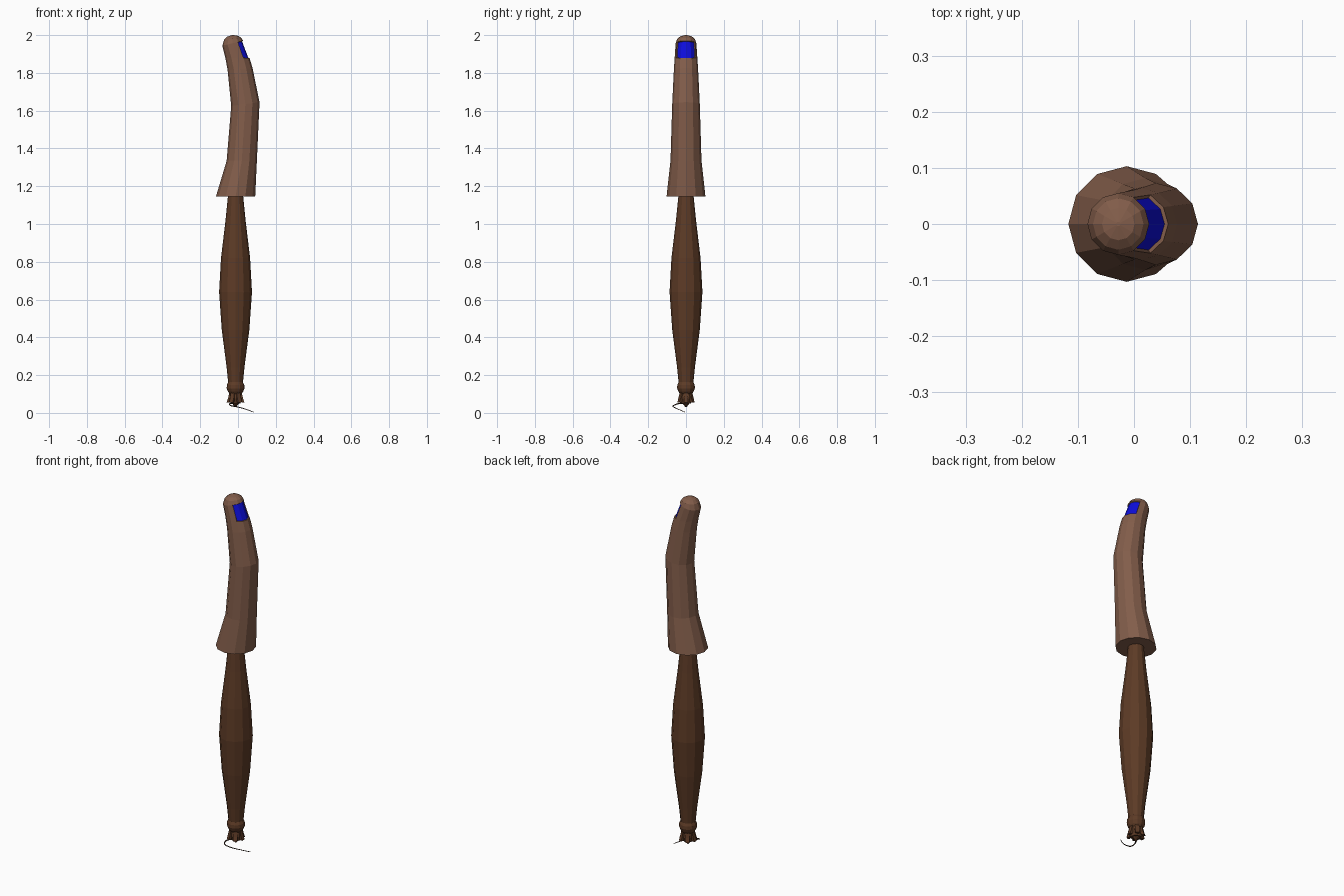
import bpy, bmesh, math
from mathutils import Vector

if "Cube" in bpy.data.objects:
    bpy.data.objects.remove(bpy.data.objects["Cube"])

SIDES = 12
AXIS_X = -0.013


def material(name, color):
    m = bpy.data.materials.new(name)
    m.diffuse_color = (*color, 1)
    m.use_nodes = True
    m.node_tree.nodes["Principled BSDF"].inputs["Base Color"].default_value = m.diffuse_color
    return m


SKIN = material("light brown", (0.225, 0.110, 0.069))
WOOD = material("dark brown", (0.108, 0.043, 0.019))
BLUE = material("blue", (0.004, 0.004, 0.70))
CORD = material("very dark brown", (0.035, 0.015, 0.008))


def finish(name, bm, mats):
    mesh = bpy.data.meshes.new(name)
    bm.to_mesh(mesh)
    bm.free()
    for m in mats:
        mesh.materials.append(m)
    ob = bpy.data.objects.new(name, mesh)
    bpy.context.collection.objects.link(ob)
    return ob


def loft(bm, rings, sides=SIDES):
    """Rings are (centre x, x radius, y radius, z, tilt); returns rows of faces."""
    loops = []
    for cx, rx, ry, z, tilt in rings:
        loops.append([bm.verts.new((cx + rx * math.cos(a), ry * math.sin(a), z + tilt * math.cos(a)))
                      for a in (2 * math.pi * i / sides for i in range(sides))])
    rows = []
    for lo, hi in zip(loops, loops[1:]):
        rows.append([bm.faces.new((lo[i], lo[(i + 1) % sides], hi[(i + 1) % sides], hi[i]))
                     for i in range(sides)])
    bm.faces.new(loops[0][::-1])
    bm.faces.new(loops[-1])
    return rows


# Bent upper part with a flared base and a domed tip
bm = bmesh.new()
rows = loft(bm, [
    (-0.013, 0.104, 0.103, 1.145, 0),
    (0.020, 0.080, 0.082, 1.335, 0),
    (0.039, 0.075, 0.073, 1.635, 0.01),
    (0.011, 0.066, 0.064, 1.820, 0.005),
    (-0.003, 0.064, 0.060, 1.880, 0),
    (-0.028, 0.055, 0.055, 1.957, 0.013),
    (-0.028, 0.045, 0.046, 1.981, 0.005),
    (-0.028, 0.029, 0.029, 1.994, 0.002),
    (-0.028, 0.004, 0.004, 2.000, 0),
])
bm.normal_update()
# Blue nail set into the right side near the tip
nail = [rows[4][i] for i in (0, 1, SIDES - 2, SIDES - 1)]
bmesh.ops.inset_region(bm, faces=nail, thickness=0.002, depth=-0.006, use_even_offset=True)
for f in nail:
    f.material_index = 1
finish("bent_finger", bm, [SKIN, BLUE])

# Turned handle, swollen in the middle
bm = bmesh.new()
loft(bm, [(AXIS_X, r, r, z, 0) for r, z in (
    (0.038, 0.150), (0.047, 0.240), (0.073, 0.440), (0.087, 0.640),
    (0.077, 0.820), (0.053, 1.020), (0.039, 1.160))])
finish("handle", bm, [WOOD])

# Rounded collar and neck under the handle
bm = bmesh.new()
loft(bm, [(AXIS_X, r, r, z, 0) for r, z in (
    (0.026, 0.050), (0.034, 0.075), (0.031, 0.100), (0.040, 0.112),
    (0.047, 0.130), (0.046, 0.148), (0.038, 0.165))])
finish("collar", bm, [WOOD])

# Small flared lobes around the end
bm = bmesh.new()
for k in range(6):
    a = math.pi * k / 3
    out = Vector((math.cos(a), math.sin(a), 0))
    side = Vector((-out.y, out.x, 0))
    loops = []
    for dist, z, half, thick in ((0.026, 0.112, 0.009, 0.006), (0.031, 0.080, 0.012, 0.008),
                                 (0.040, 0.056, 0.010, 0.007)):
        c = Vector((AXIS_X, 0, z)) + out * dist
        loops.append([bm.verts.new(c + side * s * half + out * t * thick)
                      for s, t in ((-1, -1), (1, -1), (1, 1), (-1, 1))])
    for lo, hi in zip(loops, loops[1:]):
        for i in range(4):
            bm.faces.new((lo[i], lo[(i + 1) % 4], hi[(i + 1) % 4], hi[i]))
    bm.faces.new(loops[0])
    bm.faces.new(loops[-1])
bmesh.ops.recalc_face_normals(bm, faces=bm.faces)
finish("end_lobes", bm, [WOOD])

# Pointed end
bm = bmesh.new()
loft(bm, [(AXIS_X, r, r, z, 0) for r, z in ((0.003, 0.030), (0.014, 0.045), (0.030, 0.062))], 8)
finish("end_point", bm, [WOOD])

# Thin curled cord hanging from the end
curve = bpy.data.curves.new("cord", 'CURVE')
curve.dimensions = '3D'
curve.bevel_depth = 0.004
curve.bevel_resolution = 1
curve.resolution_u = 6
points = ((-0.013, 0, 0.050), (-0.043, -0.040, 0.049), (-0.040, -0.064, 0.040),
          (-0.005, -0.066, 0.032), (0.040, -0.042, 0.020), (0.082, -0.005, 0.004))
spline = curve.splines.new('BEZIER')
spline.bezier_points.add(len(points) - 1)
for i, (bp, co) in enumerate(zip(spline.bezier_points, points)):
    bp.co = co
    bp.handle_left_type = bp.handle_right_type = 'AUTO'
    bp.radius = 1 - 0.12 * i
curve.use_fill_caps = True
curve.materials.append(CORD)
bpy.context.collection.objects.link(bpy.data.objects.new("cord", curve))
